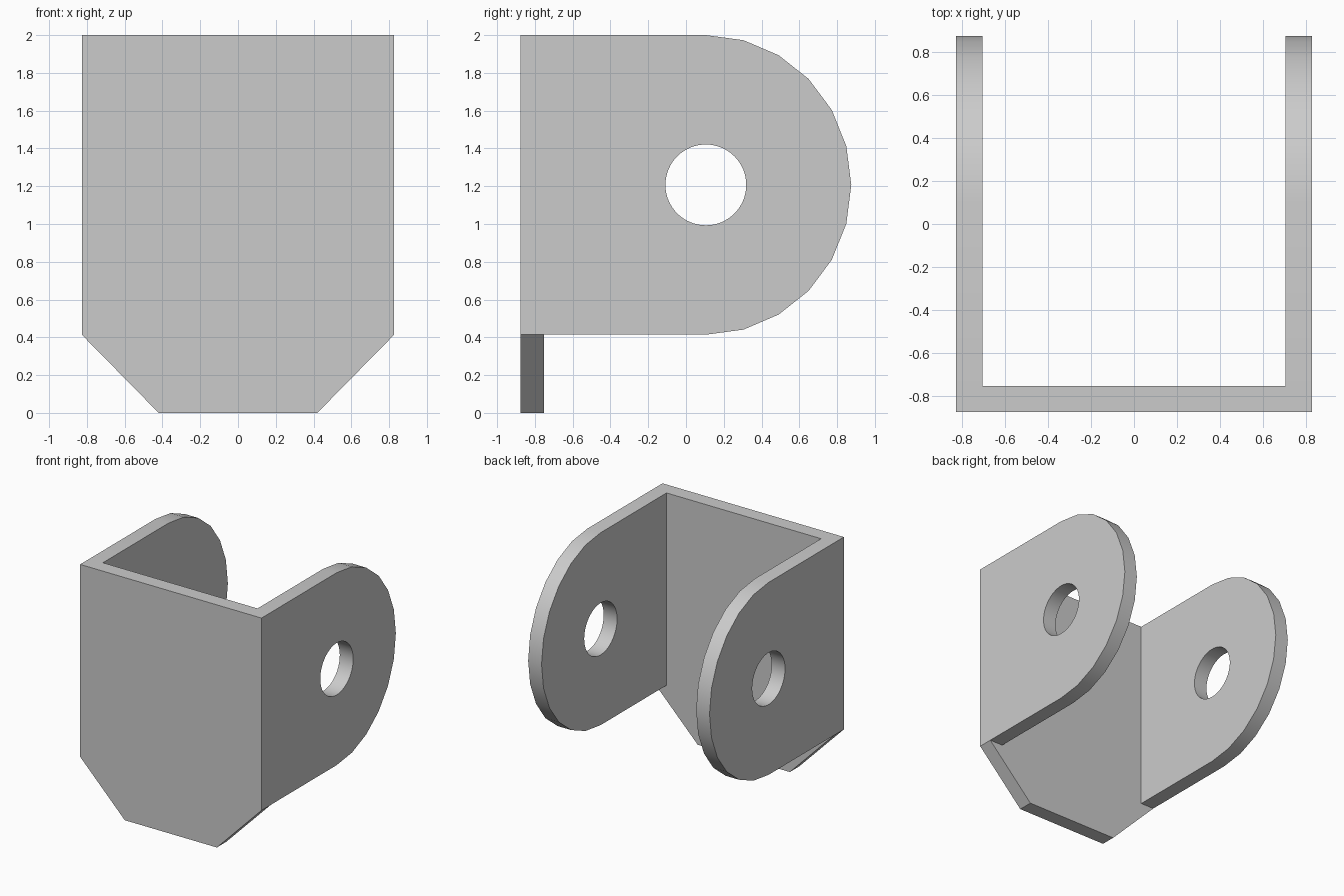
import bpy, bmesh
from math import sin, cos, pi
from mathutils import Vector

cube = bpy.data.objects.get("Cube")
if cube:
    bpy.data.objects.remove(cube, do_unlink=True)

HALF_W, THICK = 0.827, 0.122
FRONT, ARM_BOTTOM, TOP = -0.875, 0.414, 2.0
PIVOT_Y, PIVOT_Z = 0.105, 1.207
ROUND_Y, ROUND_Z = 0.77, 0.793

grey = bpy.data.materials.new("plain grey")
grey.use_nodes = True
colour = (0.6, 0.6, 0.6, 1)
grey.diffuse_color = colour
grey.node_tree.nodes["Principled BSDF"].inputs["Base Color"].default_value = colour


def make_plate(name, loops, push):
    """Fill closed loops (the first outside, the rest holes) and thicken by push."""
    bm = bmesh.new()
    edges = []
    for loop in loops:
        verts = [bm.verts.new(p) for p in loop]
        edges += [bm.edges.new((v, verts[i - 1])) for i, v in enumerate(verts)]
    bmesh.ops.triangle_fill(bm, edges=edges, use_beauty=True)
    extruded = bmesh.ops.extrude_face_region(bm, geom=bm.faces[:], use_keep_orig=True)
    moved = [g for g in extruded["geom"] if isinstance(g, bmesh.types.BMVert)]
    bmesh.ops.translate(bm, verts=moved, vec=Vector(push))
    bmesh.ops.recalc_face_normals(bm, faces=bm.faces[:])
    mesh = bpy.data.meshes.new(name)
    bm.to_mesh(mesh)
    bm.free()
    mesh.materials.append(grey)
    obj = bpy.data.objects.new(name, mesh)
    bpy.context.collection.objects.link(obj)
    bpy.ops.object.select_all(action='DESELECT')
    obj.select_set(True)
    bpy.context.view_layer.objects.active = obj
    bpy.ops.object.shade_smooth_by_angle(angle=pi / 6)
    return obj


def arc(x, ry, rz, start, end, steps):
    """Points on an ellipse around the pivot, with angles measured from +y."""
    angles = [start + (end - start) * i / steps for i in range(steps + 1)]
    return [(x, PIVOT_Y + ry * cos(a), PIVOT_Z + rz * sin(a)) for a in angles]


# Front plate with its lower corners cut off
half = [(0.42, 0), (HALF_W, ARM_BOTTOM), (HALF_W, TOP)]
outline = half + [(-x, z) for x, z in reversed(half)]
make_plate("front_plate", [[(x, FRONT, z) for x, z in outline]], (0, THICK, 0))

# Two side arms with rounded ends and pin holes
for name, side in (("left_arm", 1), ("right_arm", -1)):
    x = side * HALF_W
    back = FRONT + THICK
    rim = [(x, back, ARM_BOTTOM)] + arc(x, ROUND_Y, ROUND_Z, -pi / 2, pi / 2, 12)
    rim.append((x, back, TOP))
    hole = arc(x, 0.214, 0.214, 0, 2 * pi, 64)[:-1]
    make_plate(name, [rim, hole], (-side * THICK, 0, 0))
